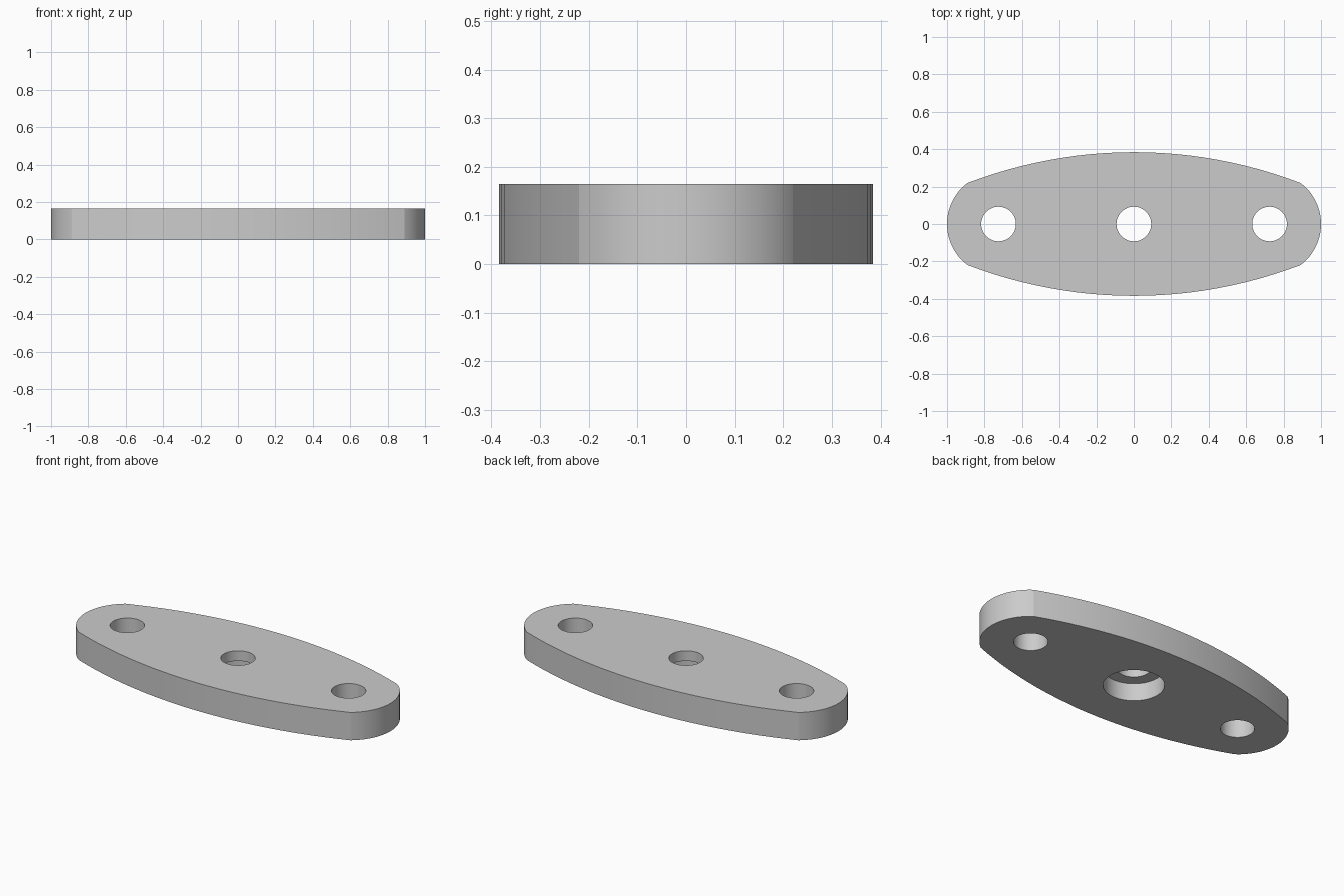
import bpy, bmesh
from math import asin, sin, cos, pi, radians

if "Cube" in bpy.data.objects:
    bpy.data.objects.remove(bpy.data.objects["Cube"], do_unlink=True)

THICK = 0.165
HALF_WIDTH = 0.384
END_X, END_R = 0.725, 0.275         # rounded ends, concentric with the outer holes
CORNER_X, CORNER_Y = 0.888, 0.22    # where the long arcs meet the ends
HOLE_R = 0.0925
BORE_R, BORE_DEPTH = 0.165, 0.105

grey = bpy.data.materials.new("plain grey")
grey.use_nodes = True
colour = (0.6, 0.6, 0.6, 1)
grey.diffuse_color = colour
grey.node_tree.nodes["Principled BSDF"].inputs["Base Color"].default_value = colour


def arc(cx, cy, r, start, end, steps):
    """Points along an arc, leaving out the last one."""
    angles = [start + (end - start) * i / steps for i in range(steps)]
    return [(cx + r * cos(a), cy + r * sin(a)) for a in angles]


def prism(name, outline, z0, z1):
    """Extrude a closed outline between two heights."""
    bm = bmesh.new()
    face = bm.faces.new([bm.verts.new((x, y, z0)) for x, y in outline])
    top = bmesh.ops.extrude_face_region(bm, geom=[face])["geom"]
    verts = [v for v in top if isinstance(v, bmesh.types.BMVert)]
    bmesh.ops.translate(bm, verts=verts, vec=(0, 0, z1 - z0))
    bmesh.ops.recalc_face_normals(bm, faces=bm.faces)
    mesh = bpy.data.meshes.new(name)
    bm.to_mesh(mesh)
    bm.free()
    mesh.materials.append(grey)
    obj = bpy.data.objects.new(name, mesh)
    bpy.context.collection.objects.link(obj)
    return obj


# Plate outline: two shallow long arcs and two tight end arcs
rise = HALF_WIDTH - CORNER_Y
long_r = (CORNER_X ** 2 + rise ** 2) / (2 * rise)
sweep = asin(CORNER_X / long_r)
tip = asin(CORNER_Y / END_R)
half = arc(END_X, 0, END_R, -tip, tip, 24)
half += arc(0, HALF_WIDTH - long_r, long_r, pi / 2 - sweep, pi / 2 + sweep, 24)
plate = prism("plate", half + [(-x, -y) for x, y in half], 0, THICK)

# Three through holes and a wide recess under the middle one
cutters = [prism("hole_cutter", arc(x, 0, HOLE_R, 0, 2 * pi, 48), -0.1, THICK + 0.1)
           for x in (-END_X, 0, END_X)]
cutters.append(prism("recess_cutter", arc(0, 0, BORE_R, 0, 2 * pi, 48), -0.1, BORE_DEPTH))

bpy.ops.object.select_all(action="DESELECT")
plate.select_set(True)
bpy.context.view_layer.objects.active = plate
for cutter in cutters:
    cutter.hide_render = True
    cut = plate.modifiers.new("cut", "BOOLEAN")
    cut.operation = "DIFFERENCE"
    cut.solver = "EXACT"
    cut.object = cutter
    bpy.ops.object.modifier_apply(modifier=cut.name)
    bpy.data.objects.remove(cutter, do_unlink=True)

# Smooth walls, crisp rims and corners
bpy.ops.object.shade_smooth_by_angle(angle=radians(12))
